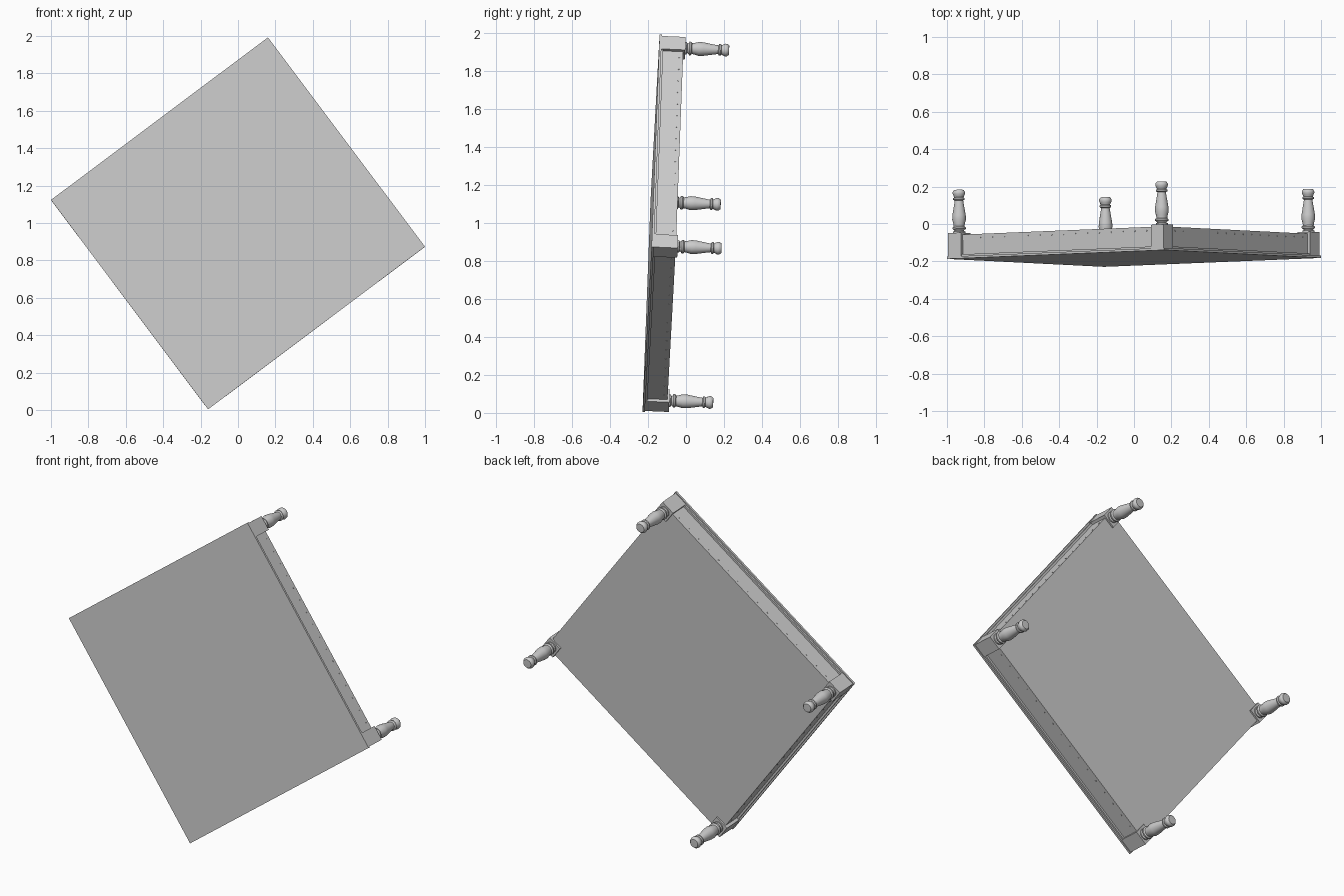
import bpy, bmesh, math
from mathutils import Vector, Matrix

cube = bpy.data.objects.get("Cube")
if cube:
    bpy.data.objects.remove(cube, do_unlink=True)

grey = bpy.data.materials.new("plain_grey")
grey.use_nodes = True
COLOUR = (0.6, 0.6, 0.6, 1)
grey.diffuse_color = COLOUR
grey.node_tree.nodes["Principled BSDF"].inputs["Base Color"].default_value = COLOUR

# Table frame: local z points out of the table top, which is tipped onto its edge
TILT_X, TILT_Z, TURN = 0.008, 0.044, math.radians(36.84)
up = Vector((TILT_X, -1, TILT_Z)).normalized()
c, s = math.cos(TURN), math.sin(TURN)
across = Vector((c, TILT_X * c + TILT_Z * s, s)).normalized()
along = up.cross(across)
FRAME = Matrix((across, along, up)).transposed().to_4x4()
FRAME.translation = (0, -0.184, 0.998)

HX, HY = 0.725, 0.70       # half sizes of the top
POST, INSET = 0.085, 0.005
POST_END, APRON_END = -0.138, -0.128
RECESS = 0.022


def add_object(name, bm):
    bmesh.ops.recalc_face_normals(bm, faces=bm.faces)
    mesh = bpy.data.meshes.new(name)
    bm.to_mesh(mesh)
    bm.free()
    mesh.materials.append(grey)
    obj = bpy.data.objects.new(name, mesh)
    obj.matrix_world = FRAME
    bpy.context.collection.objects.link(obj)
    return obj


def box(name, hx, hy, top, bottom, x=0, y=0):
    bm = bmesh.new()
    place = Matrix.Translation((x, y, (top + bottom) / 2))
    size = Matrix.Diagonal((2 * hx, 2 * hy, top - bottom, 1))
    bmesh.ops.create_cube(bm, size=1, matrix=place @ size)
    return add_object(name, bm)


# Top, the lip under it and the closed apron body
box("table_top", HX, HY, 0, -0.012)
box("top_lip", HX - 0.01, HY - 0.01, -0.012, -0.022)
box("apron_body", HX - RECESS, HY - RECESS, -0.022, APRON_END)

# Turned leg profile: distance from the post, radius
PROFILE = [(0, 0.033), (0.007, 0.033), (0.011, 0.025), (0.016, 0.027),
           (0.022, 0.036), (0.030, 0.036), (0.036, 0.029), (0.050, 0.031),
           (0.072, 0.037), (0.095, 0.036), (0.165, 0.024), (0.174, 0.023),
           (0.179, 0.031), (0.187, 0.031), (0.191, 0.025), (0.200, 0.029),
           (0.211, 0.034), (0.221, 0.033), (0.231, 0.025), (0.232, 0)]


def turned_leg(name, x, y):
    bm = bmesh.new()
    points = [bm.verts.new((x + r, y, POST_END - t)) for t, r in PROFILE]
    edges = [bm.edges.new(pair) for pair in zip(points, points[1:])]
    bmesh.ops.spin(bm, geom=points + edges, cent=(x, y, 0), axis=(0, 0, 1),
                   angle=math.tau, steps=24)
    bmesh.ops.remove_doubles(bm, verts=bm.verts, dist=0.0001)
    leg = add_object(name, bm)
    for face in leg.data.polygons:
        face.use_smooth = True
    leg.data.set_sharp_from_angle(angle=math.radians(40))


# Corner posts and legs
for sx, side in ((-1, "right"), (1, "left")):
    for sy, level in ((-1, "lower"), (1, "upper")):
        x = sx * (HX - INSET - POST / 2)
        y = sy * (HY - INSET - POST / 2)
        box(f"{level}_{side}_post", POST / 2, POST / 2, -0.012, POST_END, x, y)
        turned_leg(f"{level}_{side}_leg", x, y)

# Rows of tiny studs near the rear edge of each apron
bm = bmesh.new()
for quarter in range(4):
    reach, half = (HX, HY) if quarter % 2 == 0 else (HY, HX)
    turn = Matrix.Rotation(quarter * math.pi / 2, 4, 'Z')
    count = 16
    span = half - 0.13
    for i in range(count):
        spot = Matrix.Translation((reach - RECESS, span * (2 * i / (count - 1) - 1),
                                   APRON_END + 0.02))
        bmesh.ops.create_cone(bm, cap_ends=True, segments=8, radius1=0.004,
                              radius2=0.003, depth=0.004,
                              matrix=turn @ spot @ Matrix.Rotation(math.pi / 2, 4, 'Y'))
add_object("apron_studs", bm)
